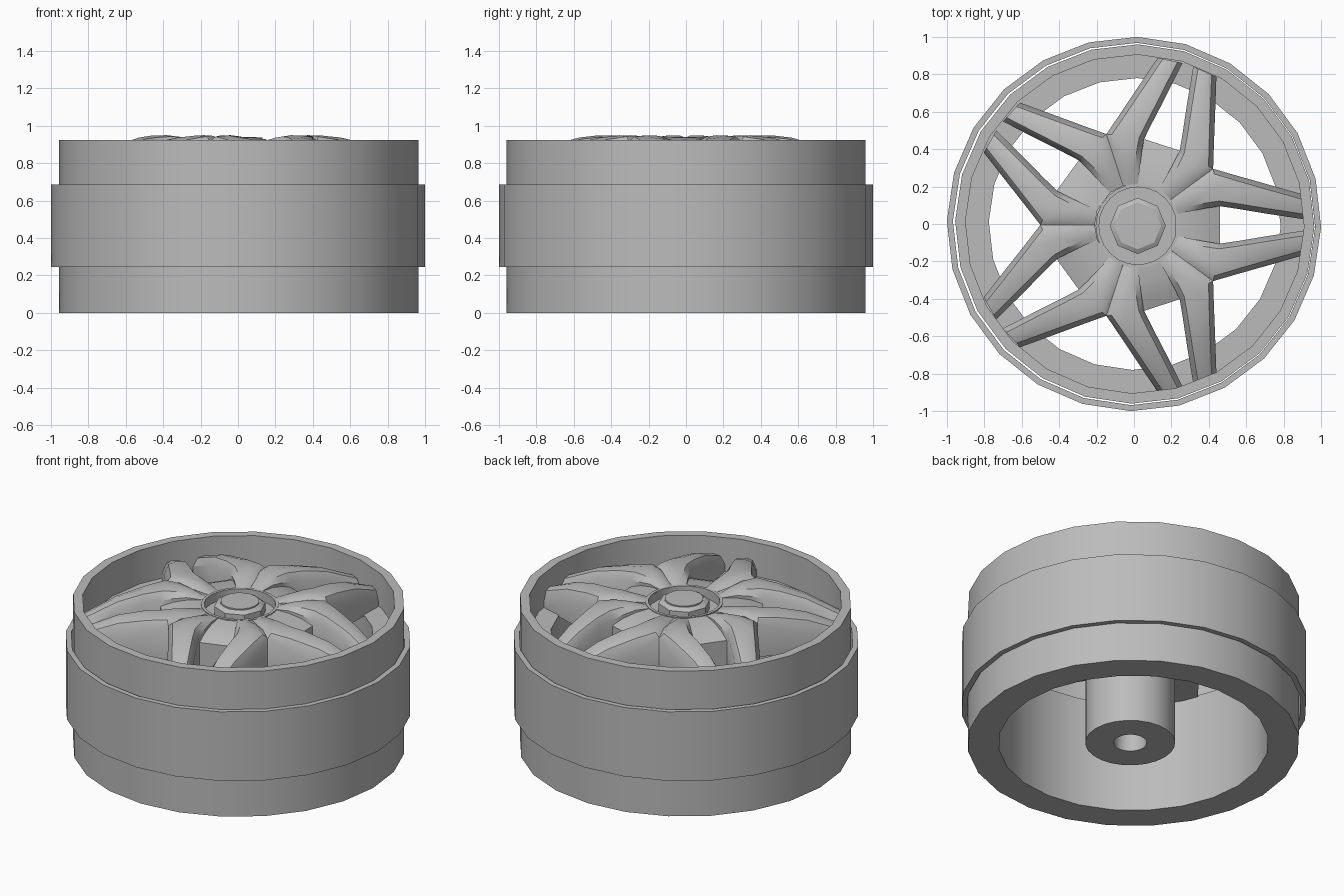
import bpy, bmesh, math
from mathutils import Matrix, Vector

cube = bpy.data.objects.get("Cube")
if cube:
    bpy.data.objects.remove(cube)

GREY = (0.5, 0.5, 0.5, 1)
metal = bpy.data.materials.new("wheel_grey")
metal.use_nodes = True
metal.diffuse_color = GREY
metal.node_tree.nodes["Principled BSDF"].inputs["Base Color"].default_value = GREY


def finish(name, bm, centre=(0, 0), angle=30):
    bmesh.ops.remove_doubles(bm, verts=bm.verts, dist=1e-4)
    bmesh.ops.recalc_face_normals(bm, faces=bm.faces)
    mesh = bpy.data.meshes.new(name)
    bm.to_mesh(mesh)
    bm.free()
    mesh.materials.append(metal)
    obj = bpy.data.objects.new(name, mesh)
    obj.location = (*centre, 0)
    bpy.context.collection.objects.link(obj)
    bpy.ops.object.select_all(action='DESELECT')
    obj.select_set(True)
    bpy.context.view_layer.objects.active = obj
    bpy.ops.object.shade_smooth_by_angle(angle=math.radians(angle))
    return obj


def lathe(name, profile, sides, centre=(0, 0), turn=0, closed=True):
    """Revolve (radius, height) points round the z axis."""
    bm = bmesh.new()
    rings = []
    for i in range(sides):
        a = math.radians(turn) + math.tau * i / sides
        rings.append([bm.verts.new((r * math.cos(a), r * math.sin(a), z)) for r, z in profile])
    n = len(profile)
    for i in range(sides):
        a, b = rings[i], rings[(i + 1) % sides]
        for j in range(n if closed else n - 1):
            k = (j + 1) % n
            if profile[j][0] or profile[k][0]:
                bm.faces.new((a[j], b[j], b[k], a[k]))
    return finish(name, bm, centre)


# Rim barrel with a stepped inside, and the wider sleeve around it
lathe("rim_barrel", [(0.78, 0), (0.96, 0), (0.96, 0.925), (0.905, 0.925),
                     (0.905, 0.71), (0.78, 0.71)], 24, (0.004, 0), -1)
lathe("outer_sleeve", [(0.968, 0.245), (1, 0.245), (1, 0.685), (0.968, 0.685)], 24, turn=-1)

# Hub post with axle hole below and nut recess above
HUB = (0.02, -0.01)
lathe("hub_post", [(0, 0.6), (0.095, 0.6), (0.095, 0), (0.26, 0), (0.26, 0.72), (0.225, 0.74),
                   (0.225, 0.918), (0.207, 0.918), (0.207, 0.86), (0, 0.86)], 24, HUB, closed=False)
lathe("hub_nut", [(0, 0.85), (0.15, 0.85), (0.15, 0.915), (0.125, 0.93), (0, 0.93)],
      8, HUB, 0, False)
lathe("nut_cap", [(0.112, 0.92), (0.112, 0.938), (0, 0.94)], 16, HUB, 0, False)

# Stations along one spoke: gap-side point, window-side point, gap drop, window drop
STATIONS = [((0.213, 0.057), (0.178, 0.129), 0, 0),
            ((0.30, 0.075), (0.26, 0.189), 0.3, 0.3),
            ((0.38, 0.09), (0.34, 0.247), 0.7, 0.2),
            ((0.45, 0.10), (0.413, 0.30), 1, 0.4),
            ((0.55, 0.085), (0.53, 0.266), 1, 1),
            ((0.70, 0.06), (0.70, 0.218), 1, 1),
            ((0.90, 0.03), (0.885, 0.165), 1, 1)]
BASE = 0.70
APEX = 3


def dome(p):
    d = p.length - 0.42
    return 0.95 - (0.6 if d > 0 else 0.9) * d * d


def spoke_section(gap, window, gap_drop, window_drop):
    p, q = Vector(gap), Vector(window)
    across = (q - p).normalized() * 0.028
    row = [(p, BASE), (p, dome(p) - 0.06 * gap_drop), (p + across, dome(p + across) - 0.01 * gap_drop),
           ((p + q) / 2, dome((p + q) / 2)),
           (q - across, dome(q - across) - 0.01 * window_drop), (q, dome(q) - 0.07 * window_drop),
           (q, BASE)]
    return [Vector((v.x, v.y, z)) for v, z in row]


def ten_ways():
    for i in range(5):
        for side in (1, -1):
            yield Matrix.Rotation(math.tau * i / 5, 3, 'Z') @ Matrix.Diagonal((1, side, 1))


# Five pairs of domed spokes, joined at the window corners
bm = bmesh.new()
for m in ten_ways():
    rows = [[bm.verts.new(m @ v) for v in spoke_section(*s)] for s in STATIONS]
    n = len(rows[0])
    for k in range(len(rows) - 1):
        a, b = rows[k], rows[k + 1]
        for j in range(n):
            if j == n - 2 and k < APEX:
                continue        # shared seam needs no wall
            h = (j + 1) % n
            bm.faces.new((a[j], b[j], b[h], a[h]))
    bm.faces.new(rows[-1])
finish("spokes", bm, (0.01, -0.005), 32)

# Sunken webs between the roots of each spoke pair
bm = bmesh.new()
for i in range(5):
    turn = Matrix.Rotation(math.tau * i / 5, 3, 'Z')
    rows = []
    for (x, y), z in zip([s[0] for s in STATIONS[:APEX + 1]], (0.914, 0.905, 0.885, 0.855)):
        corners = ((x, -y, BASE), (x, -y, z), (x, y, z), (x, y, BASE))
        rows.append([bm.verts.new(turn @ Vector(c)) for c in corners])
    for a, b in zip(rows, rows[1:]):
        for j in range(4):
            h = (j + 1) % 4
            bm.faces.new((a[j], b[j], b[h], a[h]))
    bm.faces.new(rows[-1])
    bm.faces.new(rows[0])
finish("hub_webs", bm, (0.01, -0.005))
